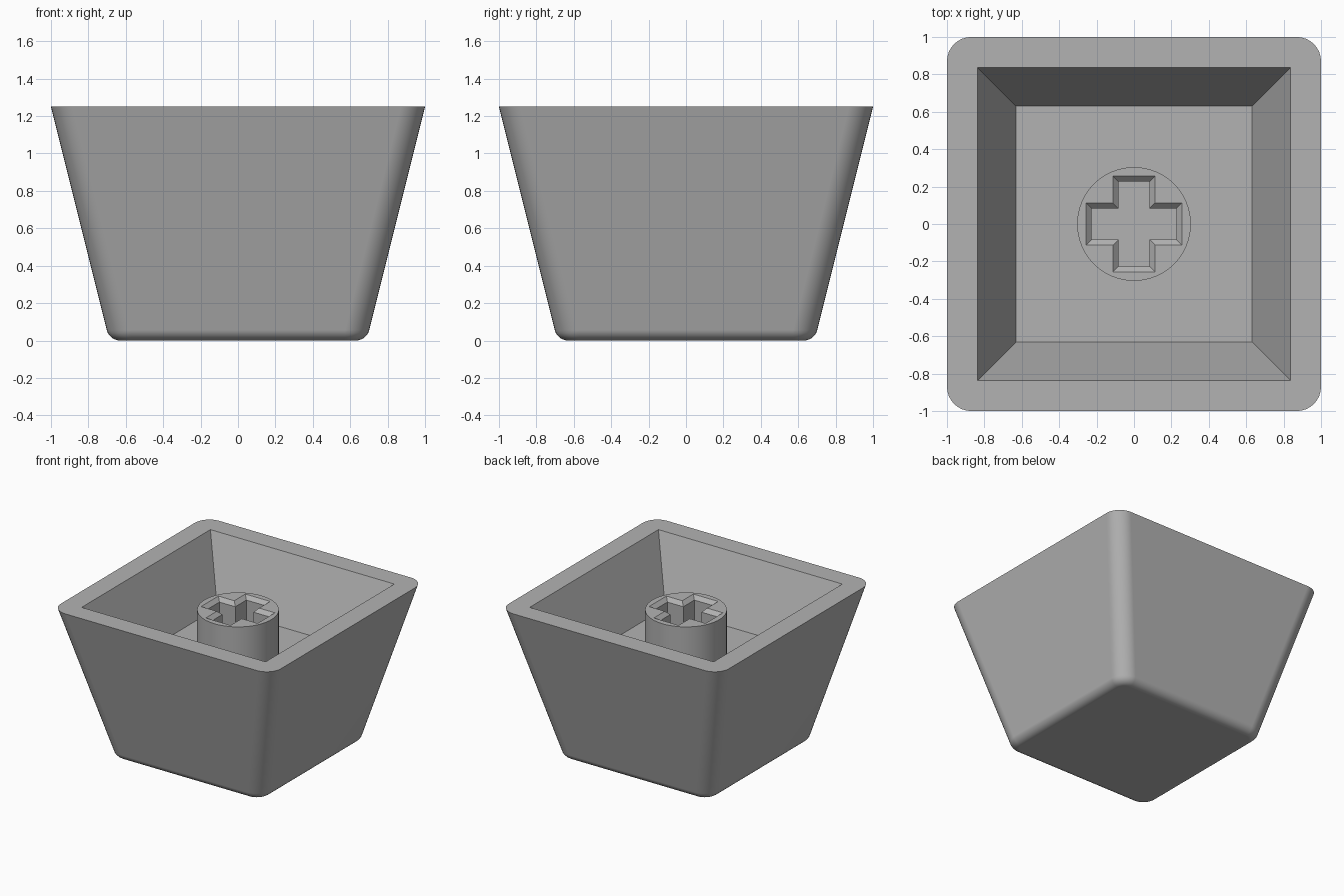
import bpy, bmesh, math

if "Cube" in bpy.data.objects:
    bpy.data.objects.remove(bpy.data.objects["Cube"])

FLOOR = 0.74      # cavity floor height
RIM = 1.25        # rim height
STEM_TOP = 1.135

grey = bpy.data.materials.new("grey plastic")
grey.diffuse_color = (0.45, 0.45, 0.45, 1)
grey.use_nodes = True
grey.node_tree.nodes["Principled BSDF"].inputs["Base Color"].default_value = grey.diffuse_color


def rounded_square(half, r, z, seg=8):
    """Square loop with rounded corners; r = 0 gives coincident corner points."""
    pts = []
    for c in range(4):
        a0 = c * math.pi / 2
        cx = (half - r) * (1 if c in (0, 3) else -1)
        cy = (half - r) * (1 if c in (0, 1) else -1)
        for i in range(seg + 1):
            a = a0 + i / seg * math.pi / 2
            pts.append((cx + r * math.cos(a), cy + r * math.sin(a), z))
    return pts


def cross(length, width, z):
    """Plus-shaped loop."""
    pts = []
    for c in range(4):
        s, k = round(math.sin(c * math.pi / 2)), round(math.cos(c * math.pi / 2))
        for x, y in ((length, -width), (length, width), (width, width)):
            pts.append((x * k - y * s, x * s + y * k, z))
    return pts


def circle(r, z, n=64):
    return [(r * math.cos(i * math.tau / n), r * math.sin(i * math.tau / n), z)
            for i in range(n)]


def loft(bm, loops):
    """Join successive loops with quads and return the vertex rings."""
    rings = [[bm.verts.new(p) for p in loop] for loop in loops]
    for a, b in zip(rings, rings[1:]):
        n = len(a)
        for i in range(n):
            j = (i + 1) % n
            bm.faces.new((a[i], a[j], b[j], b[i]))
    return rings


def ring_edges(bm, ring):
    return [bm.edges.get((ring[i - 1], ring[i])) for i in range(len(ring))]


def finish(bm, name):
    bmesh.ops.recalc_face_normals(bm, faces=bm.faces)
    mesh = bpy.data.meshes.new(name)
    bm.to_mesh(mesh)
    bm.free()
    mesh.materials.append(grey)
    obj = bpy.data.objects.new(name, mesh)
    bpy.context.collection.objects.link(obj)
    bpy.ops.object.select_all(action='DESELECT')
    obj.select_set(True)
    bpy.context.view_layer.objects.active = obj
    bpy.ops.object.shade_smooth_by_angle(angle=math.radians(30))
    # keep the broad walls flat next to the rounded edges
    wn = obj.modifiers.new("flat walls", 'WEIGHTED_NORMAL')
    wn.keep_sharp = True
    return obj


# Cap shell: filleted base, tapered outer walls, flat rim, tapered cavity
slope = math.atan(0.25)
fillet, corner, base = 0.074, 0.13, 0.63
loops = []
for i in range(7):
    a = (math.pi / 2 - slope) * i / 6
    out = fillet * math.sin(a)
    loops.append(rounded_square(base + out, 0.058 + out,
                                fillet * (1 - math.cos(a))))
loops += [rounded_square(1.0, corner, RIM),
          rounded_square(0.836, 0, RIM),
          rounded_square(0.63, 0, FLOOR)]
bm = bmesh.new()
rings = loft(bm, loops)
bm.faces.new(rings[0])
bmesh.ops.remove_doubles(bm, verts=bm.verts, dist=1e-5)
floor = [v for v in bm.verts if abs(v.co.z - FLOOR) < 1e-4]
floor.sort(key=lambda v: math.atan2(v.co.y, v.co.x))
bm.faces.new(floor)
finish(bm, "cap_shell")

# Stem: round post with a chamfered cross-shaped socket
bm = bmesh.new()
low = FLOOR - 0.02
post = loft(bm, [circle(0.304, low), circle(0.304, STEM_TOP)])
socket = loft(bm, [cross(0.227, 0.083, low),
                   cross(0.227, 0.083, STEM_TOP - 0.03),
                   cross(0.257, 0.113, STEM_TOP)])
for k in (0, -1):
    bmesh.ops.triangle_fill(bm, use_beauty=True, use_dissolve=False,
                            edges=ring_edges(bm, post[k]) + ring_edges(bm, socket[k]))
finish(bm, "stem")
